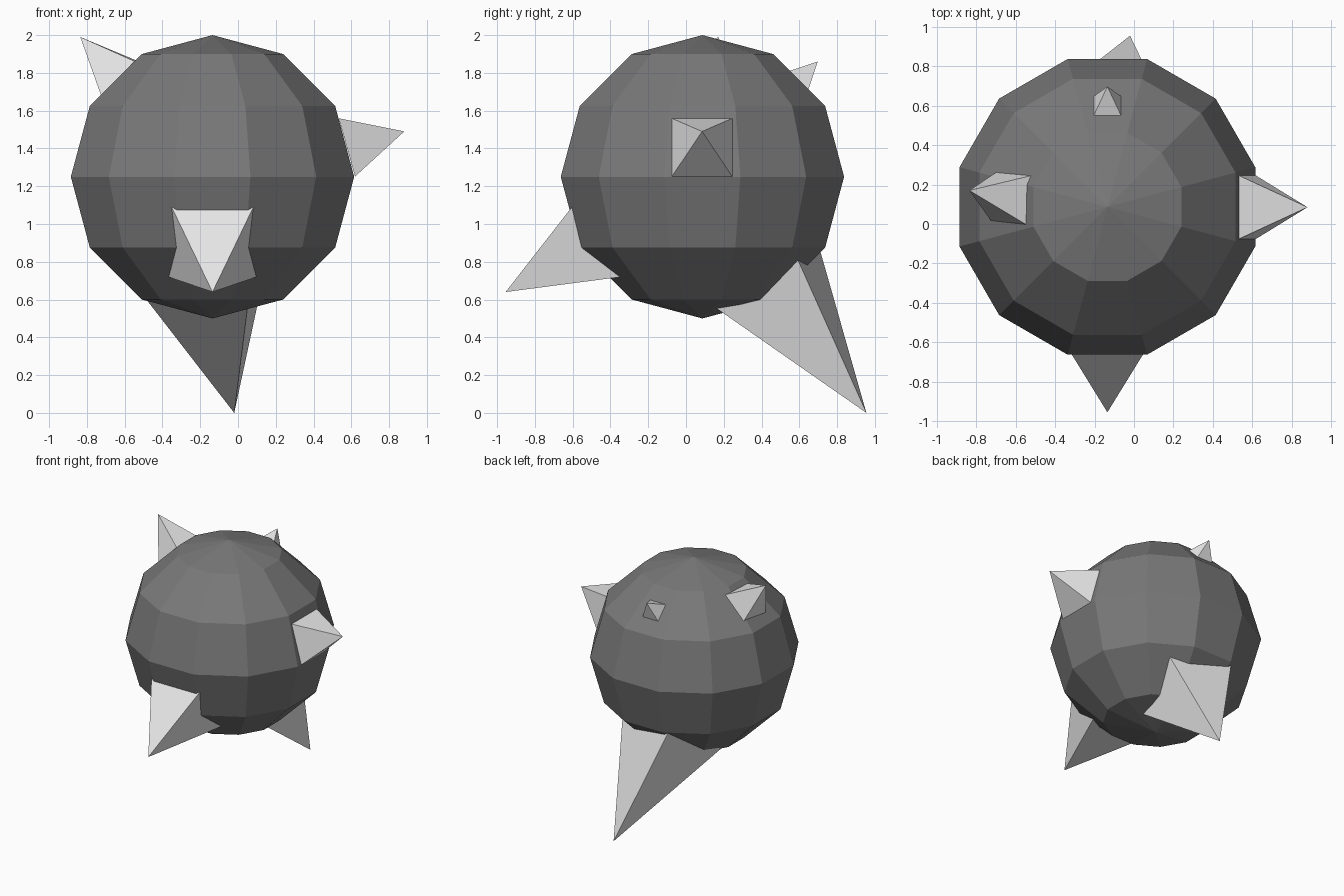
import bpy, bmesh, math
from mathutils import Vector, Matrix

if "Cube" in bpy.data.objects:
    bpy.data.objects.remove(bpy.data.objects["Cube"])


def material(name, value):
    m = bpy.data.materials.new(name)
    m.diffuse_color = (value, value, value, 1)
    m.use_nodes = True
    m.node_tree.nodes["Principled BSDF"].inputs["Base Color"].default_value = m.diffuse_color
    return m


DARK = material("dark grey", 0.19)
LIGHT = material("light grey", 0.8)


def add_object(name, bm, mat):
    bmesh.ops.recalc_face_normals(bm, faces=bm.faces)
    mesh = bpy.data.meshes.new(name)
    bm.to_mesh(mesh)
    bm.free()
    mesh.materials.append(mat)
    obj = bpy.data.objects.new(name, mesh)
    bpy.context.collection.objects.link(obj)
    return obj


def spike(name, tip, inward, side, depth, half):
    """Square pyramid: tip position, direction from tip to base, one base edge direction."""
    tip, n = Vector(tip), Vector(inward).normalized()
    s = Vector(side)
    s = (s - n * s.dot(n)).normalized()
    t = n.cross(s)
    base = tip + n * depth
    bm = bmesh.new()
    apex = bm.verts.new(tip)
    ring = [bm.verts.new(base + s * half * a + t * half * b)
            for a, b in ((1, 1), (-1, 1), (-1, -1), (1, -1))]
    bm.faces.new(ring)
    for i in range(4):
        bm.faces.new((ring[i], ring[(i + 1) % 4], apex))
    add_object(name, bm, LIGHT)


# Low-poly ball, turned so flat sides face the axes
bm = bmesh.new()
bmesh.ops.create_uvsphere(bm, u_segments=12, v_segments=6, radius=0.75)
k = 1 / math.cos(math.radians(15))
bm.transform(Matrix.Translation((-0.135, 0.087, 1.25))
             @ Matrix.Rotation(math.radians(15), 4, 'Z')
             @ Matrix.Diagonal((k, k, 1, 1)))
add_object("ball", bm, DARK)

# Spikes
spike("right_spike", (0.88, 0.085, 1.49), (-0.963, 0, -0.269), (0, 1, 0), 0.315, 0.16)
spike("front_spike", (-0.135, -0.955, 0.64), (0, 0.868, 0.496), (1, 0, 0), 0.6, 0.246)
spike("upper_left_spike", (-0.835, 0.17, 1.99), (0.695, -0.12, -0.71), (0.113, 0.993, 0), 0.315, 0.128)
spike("small_back_spike", (-0.135, 0.697, 1.86), (0, -1, -1), (1, 0, 0), 0.14, 0.07)
spike("large_lower_spike", (-0.02, 0.955, 0.0), (-0.14, -0.583, 0.8), (-0.516, 0.14, 0.012), 0.96, 0.282)
